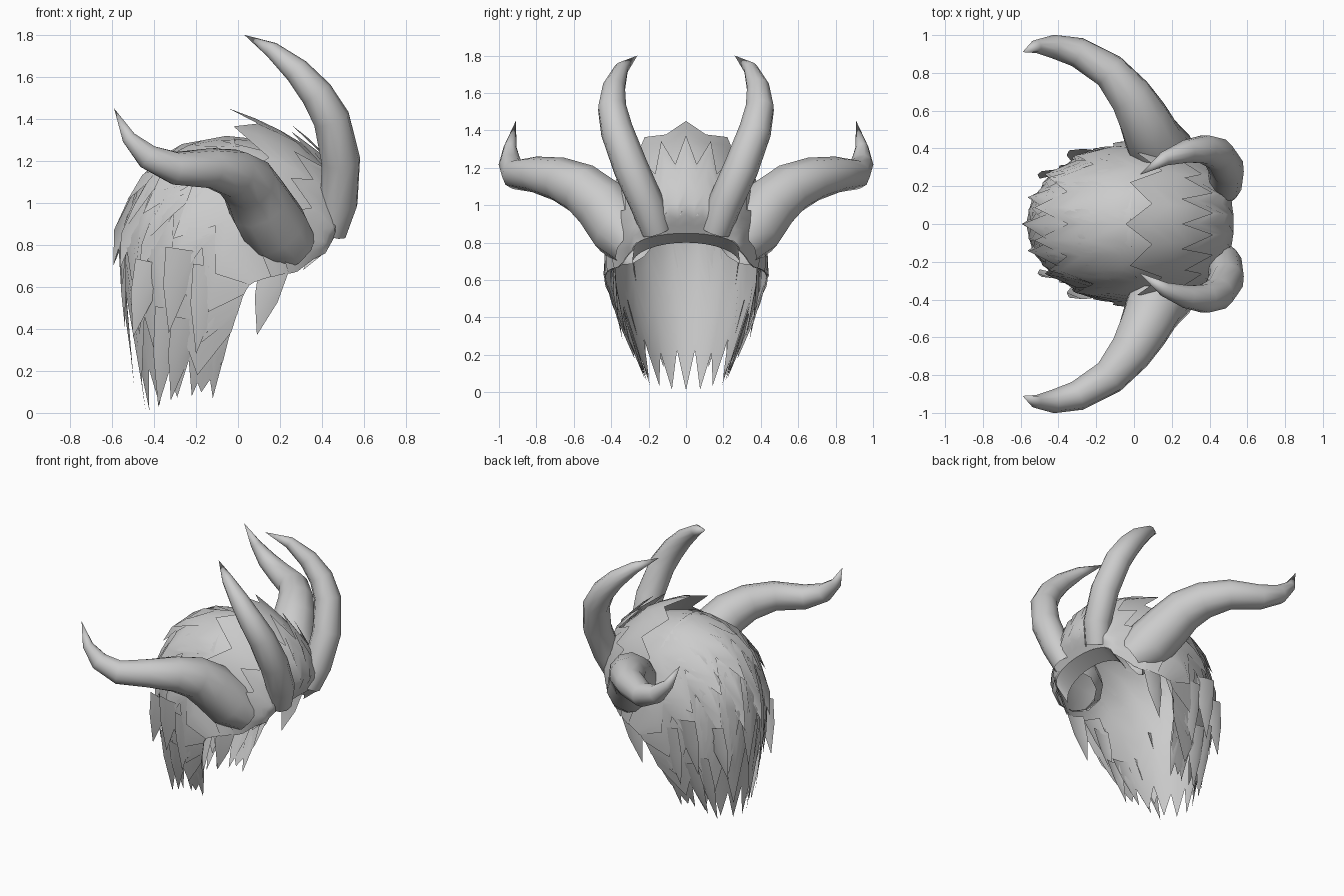
import bpy, math, random
from mathutils import Vector

if "Cube" in bpy.data.objects:
    bpy.data.objects.remove(bpy.data.objects["Cube"])

random.seed(4)
grey = bpy.data.materials.new("plain_grey")
grey.diffuse_color = (0.6, 0.6, 0.6, 1)
grey.use_nodes = True
grey.node_tree.nodes["Principled BSDF"].inputs["Base Color"].default_value = grey.diffuse_color


def make(name, verts, faces, angle=50):
    me = bpy.data.meshes.new(name)
    me.from_pydata([tuple(v) for v in verts], [], faces)
    me.materials.append(grey)
    ob = bpy.data.objects.new(name, me)
    bpy.context.collection.objects.link(ob)
    bpy.ops.object.select_all(action='DESELECT')
    ob.select_set(True)
    bpy.context.view_layer.objects.active = ob
    bpy.ops.object.shade_smooth_by_angle(angle=math.radians(angle))
    return ob


# Head form: arches running from brow to nape (crown x, z / base x, z / half width)
ARCHES = [
    (.46, .85, .41, .76, .28), (.52, .97, .35, .73, .31), (.43, 1.13, .27, .67, .35),
    (.24, 1.25, .20, .66, .39), (-.02, 1.31, .12, .64, .42), (-.28, 1.25, .06, .62, .43),
    (-.46, 1.09, .03, .58, .42), (-.55, .85, 0, .49, .39), (-.53, .55, -.04, .37, .35),
    (-.48, .28, -.07, .25, .29), (-.44, .01, -.10, .09, .22)]
CENTRE = Vector((-.05, 0, .70))


def head(u, phi, off=0.0):
    """Point on the hair form: u from brow to nape, phi from side to side."""
    u = max(0, min(u, len(ARCHES) - 1.0001))
    i = int(u)
    f = u - i
    tx, tz, bx, bz, w = [a + (b - a) * f for a, b in zip(ARCHES[i], ARCHES[i + 1])]
    c = max(0, math.cos(phi)) ** .85
    p = Vector((bx + (tx - bx) * c, w * math.sin(phi), bz + (tz - bz) * c))
    return CENTRE + (p - CENTRE) * (1 + off)


def hair_layer(name, u0, u1, depth, teeth, base, lift, side_lift=.03, rows=8):
    """Shell over the head form with a jagged trailing edge, symmetric in y."""
    cols = teeth * 2
    half = [random.uniform(-.2, .2) * depth for _ in range(cols + 1)]
    verts, faces = [], []
    for c in range(cols + 1):
        phi = math.pi * (c / cols - .5)
        jitter = half[min(c, cols - c)]
        end = u1 + (min(0, jitter) if c % 2 else jitter - depth)
        if c == teeth:
            end = u1 if c % 2 else u1 - depth
        for r in range(rows + 1):
            u = u0 + (end - u0) * r / rows
            amount = lift * max(0, math.cos(phi)) ** 1.5 + side_lift
            verts.append(head(u, phi, base + amount * ((u - u0) / (u1 - u0)) ** 2))
    n = rows + 1
    for c in range(cols):
        for r in range(rows):
            a = c * n + r
            faces.append((a, a + n, a + n + 1, a + 1))
    return make(name, verts, faces)


# Hair, from the long under layer to the raised crest tufts
hair_layer("long_under_hair", 0, 10, .9, 9, 0, 0, 0, rows=20)
hair_layer("lower_hair", 4.5, 9.4, 1.4, 7, .005, .03, .04, rows=10)
hair_layer("nape_hair", 4.0, 8.5, 1.4, 8, .008, .04, .04)
hair_layer("back_hair", 3.2, 7.5, 1.4, 9, .010, .05, .05)
hair_layer("cap_hair", 2.2, 6.4, 1.1, 8, .012, .03, .05)
hair_layer("crest_hair", .8, 4.1, .55, 7, .012, .20, .03)
hair_layer("brow_hair", 0, 3.15, .75, 11, .015, .16, .03)

# Underside of the brow, a lip turning back into the hollow
steps = 16
lip, lip_faces = [], []
for k in range(steps + 1):
    phi = math.pi * (k / steps - .5)
    lip.append(head(0, phi))
    lip.append(Vector((.31 + .05 * math.cos(phi), .29 * math.sin(phi), .68 + .12 * math.cos(phi))))
for k in range(steps):
    lip_faces.append((2 * k, 2 * k + 1, 2 * k + 3, 2 * k + 2))
make("brow_underside", lip, lip_faces)


def lock(name, root, tip, width, bulge=.02):
    """Pointed leaf of hair, slightly folded along its middle."""
    root, tip = Vector(root), Vector(tip)
    along = tip - root
    out = Vector((0, 1 if root.y > 0 else -1, 0))
    side = along.cross(out).normalized() * width / 2
    mid = root + along * .45
    verts = [root - side, root + out * bulge * .4, root + side,
             mid - side * .8, mid + out * bulge, mid + side * .8, tip]
    make(name, verts, [(0, 1, 4, 3), (1, 2, 5, 4), (3, 4, 6), (4, 5, 6)])


# Loose locks along the cheeks and sides: root, tip, width
LOCKS = [
    ((.17, .38, .68), (.09, .36, .37), .14),
    ((.02, .40, .72), (-.15, .36, .38), .15),
    ((-.05, .39, .66), (-.09, .32, .30), .12),
    ((-.14, .40, .70), (-.20, .34, .28), .15),
    ((-.10, .33, .42), (-.12, .22, .07), .10),
    ((-.16, .33, .45), (-.22, .21, .08), .13),
    ((-.25, .33, .45), (-.32, .21, .06), .13),
    ((-.33, .31, .50), (-.38, .19, .03), .13),
    ((-.27, .39, .78), (-.33, .33, .38), .15),
    ((-.42, .28, .72), (-.50, .24, .36), .14)]
for s, label in ((1, "left"), (-1, "right")):
    for i, (a, b, w) in enumerate(LOCKS):
        lock(f"side_lock_{label}_{i + 1}", (a[0], s * a[1], a[2]), (b[0], s * b[1], b[2]), w)


def horn(name, path, sides=10):
    """Tapered tube along (x, y, z, radius) points, ending in a point."""
    pts = [Vector(p[:3]) for p in path]
    verts, faces = [], []
    ref = Vector((0, 1, 0)) if abs((pts[1] - pts[0]).y) < .06 else Vector((1, 0, 0))
    for i, p in enumerate(pts[:-1]):
        t = (pts[i + 1] - pts[max(0, i - 1)]).normalized()
        ref = (ref - t * ref.dot(t)).normalized()
        b = t.cross(ref)
        for k in range(sides):
            a = 2 * math.pi * k / sides
            verts.append(p + (ref * math.cos(a) + b * math.sin(a)) * path[i][3])
    verts.append(pts[-1])
    last = len(verts) - 1
    for i in range(len(pts) - 2):
        for k in range(sides):
            a, c = i * sides + k, i * sides + (k + 1) % sides
            faces.append((a, c, c + sides, a + sides))
    for k in range(sides):
        faces.append((last - sides + k, last - sides + (k + 1) % sides, last))
    make(name, verts, faces)


UPPER = [(.44, .16, .86, .08), (.48, .205, 1.0, .092), (.49, .295, 1.2, .094),
         (.445, .37, 1.4, .088), (.375, .395, 1.52, .078), (.28, .385, 1.63, .062),
         (.16, .345, 1.73, .038), (.03, .26, 1.80, 0)]
SIDE = [(.26, .27, .78, .13), (.18, .35, .87, .165), (.10, .45, 1.0, .155),
        (.05, .56, 1.09, .138), (-.02, .68, 1.14, .118), (-.13, .81, 1.165, .096),
        (-.30, .91, 1.165, .08), (-.43, .94, 1.22, .062), (-.52, .94, 1.31, .035),
        (-.59, .91, 1.45, 0)]
for s, label in ((1, "left"), (-1, "right")):
    horn(f"upper_horn_{label}", [(x, s * y, z, r) for x, y, z, r in UPPER])
    horn(f"side_horn_{label}", [(x, s * y, z, r) for x, y, z, r in SIDE])
